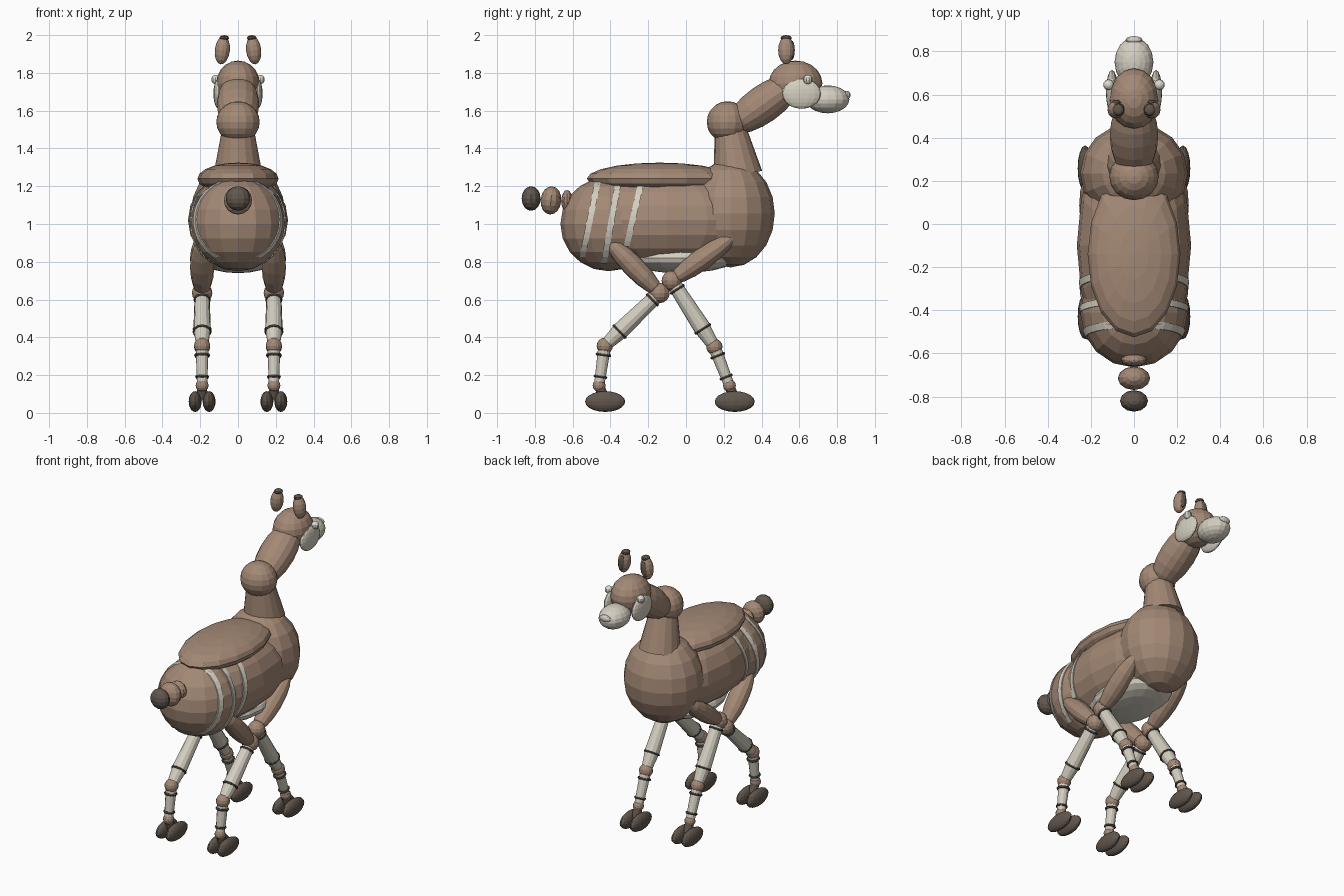
import bpy, bmesh, math
from mathutils import Vector, Matrix

if "Cube" in bpy.data.objects:
    bpy.data.objects.remove(bpy.data.objects["Cube"])


def material(name, rgb):
    m = bpy.data.materials.new(name)
    m.diffuse_color = (*rgb, 1)
    m.use_nodes = True
    m.node_tree.nodes["Principled BSDF"].inputs["Base Color"].default_value = m.diffuse_color
    return m


TAN = material("tan_coat", (0.37, 0.25, 0.18))
PALE = material("pale_cream", (0.66, 0.62, 0.53))
HOOF = material("dark_brown", (0.12, 0.095, 0.075))
RING = material("ring_brown", (0.085, 0.07, 0.058))
WHITE = material("eye_white", (0.72, 0.70, 0.64))


def finish(bm, name, mat):
    bmesh.ops.recalc_face_normals(bm, faces=bm.faces)
    me = bpy.data.meshes.new(name)
    bm.to_mesh(me)
    bm.free()
    me.materials.append(mat)
    ob = bpy.data.objects.new(name, me)
    bpy.context.collection.objects.link(ob)
    return ob


def aim(a, b):
    """Rotation taking z onto the direction a -> b, and the midpoint."""
    d = Vector(b) - Vector(a)
    ang = math.atan2(-d.y, d.z)
    rot = Matrix.Rotation(ang, 4, 'X')
    return Matrix.Translation((Vector(a) + Vector(b)) / 2) @ rot, d.length


def ellipsoid(name, mat, loc, radii, tilt=0, roll=0, seg=16, rings=10):
    bm = bmesh.new()
    bmesh.ops.create_uvsphere(bm, u_segments=seg, v_segments=rings, radius=1)
    bm.transform(Matrix.Translation(loc) @ Matrix.Rotation(roll, 4, 'Y')
                 @ Matrix.Rotation(tilt, 4, 'X') @ Matrix.Diagonal((*radii, 1)))
    return finish(bm, name, mat)


def limb(name, mat, a, b, rx, ry, seg=12, rings=8):
    """Ellipsoid stretched from a to b."""
    m, length = aim(a, b)
    bm = bmesh.new()
    bmesh.ops.create_uvsphere(bm, u_segments=seg, v_segments=rings, radius=1)
    bm.transform(m @ Matrix.Diagonal((rx, ry, length / 2, 1)))
    return finish(bm, name, mat)


def tube(name, mat, a, b, r1, r2, seg=12):
    m, length = aim(a, b)
    bm = bmesh.new()
    bmesh.ops.create_cone(bm, cap_ends=True, segments=seg, radius1=r1, radius2=r2, depth=length)
    bm.transform(m)
    return finish(bm, name, mat)


def band(name, a, b, t, r):
    """Rounded ring around the segment a -> b at fraction t."""
    m, _ = aim(a, b)
    m.translation = Vector(a).lerp(Vector(b), t)
    bm = bmesh.new()
    n, k, minor = 12, 6, 0.008
    g = [[bm.verts.new(((r + minor * math.cos(v)) * math.cos(u),
                        (r + minor * math.cos(v)) * math.sin(u), minor * math.sin(v)))
          for v in (j * math.tau / k for j in range(k))]
         for u in (i * math.tau / n for i in range(n))]
    for i in range(n):
        for j in range(k):
            bm.faces.new((g[i][j], g[(i + 1) % n][j],
                          g[(i + 1) % n][(j + 1) % k], g[i][(j + 1) % k]))
    bm.transform(m)
    return finish(bm, name, RING)


# Torso
BARREL = ((0, -0.10, 1.02), (0.265, 0.56, 0.255))
RUMP = ((0, -0.41, 1.0), (0.25, 0.255, 0.25))
ellipsoid("barrel", TAN, *BARREL)
ellipsoid("rump", TAN, *RUMP)
ellipsoid("chest", TAN, (0, 0.235, 1.055), (0.25, 0.235, 0.285))
ellipsoid("back_pad", TAN, (0, -0.14, 1.24), (0.215, 0.385, 0.085))
ellipsoid("belly", PALE, (0, -0.03, 0.82), (0.205, 0.30, 0.08))


# Flank stripes: thin plates that follow the body surface
def flank_x(y, z):
    best = 0.05
    for c, r in (BARREL, RUMP):
        q = 1 - ((y - c[1]) / r[1]) ** 2 - ((z - c[2]) / r[2]) ** 2
        best = max(best, r[0] * math.sqrt(max(q, 0)))
    return best + 0.003


def stripe(name, side, top, bottom, width=0.032, steps=12):
    bm = bmesh.new()
    rows = []
    for i in range(steps + 1):
        t = i / steps
        y = top[0] + (bottom[0] - top[0]) * t
        z = top[1] + (bottom[1] - top[1]) * t
        rows.append([bm.verts.new((side * (flank_x(yy, z) + off), yy, z))
                     for yy, off in ((y - width / 2, -0.006), (y - width / 2, 0),
                                     (y + width / 2, 0), (y + width / 2, -0.006))])
    for p, q in zip(rows, rows[1:]):
        for j in range(4):
            bm.faces.new((p[j], p[(j + 1) % 4], q[(j + 1) % 4], q[j]))
    bm.faces.new(rows[0])
    bm.faces.new(rows[-1])
    return finish(bm, name, PALE)


# Neck and head
tube("neck_base", TAN, (0, 0.275, 1.26), (0, 0.235, 1.50), 0.13, 0.085, 16)
ellipsoid("neck_joint", TAN, (0, 0.22, 1.54), (0.115, 0.11, 0.11))
limb("upper_neck", TAN, (0, 0.22, 1.50), (0, 0.60, 1.77), 0.112, 0.10, 16, 10)
ellipsoid("head", TAN, (0, 0.58, 1.745), (0.115, 0.142, 0.12))
ellipsoid("muzzle", PALE, (0, 0.75, 1.66), (0.09, 0.115, 0.074))
ellipsoid("nose", PALE, (0, 0.853, 1.683), (0.04, 0.018, 0.022), seg=12, rings=8)

# Tail
ellipsoid("tail_root", TAN, (0, -0.63, 1.12), (0.06, 0.03, 0.06), seg=12, rings=8)
ellipsoid("tail_base", TAN, (0, -0.715, 1.125), (0.075, 0.055, 0.075), seg=12, rings=8, tilt=-0.1)
ellipsoid("tail_tip", HOOF, (0, -0.82, 1.135), (0.065, 0.05, 0.065), seg=12, rings=8)

# Leg joints as (y, z): hip end, knee, hock, fetlock, hoof centre
LEGS = {
    "front": ((0.26, 0.94), (-0.075, 0.70), (0.15, 0.35), (0.23, 0.145), (0.258, 0.06)),
    "hind": ((-0.42, 0.92), (-0.14, 0.635), (-0.43, 0.355), (-0.46, 0.145), (-0.428, 0.06)),
}

for side, tag in ((-1, "left"), (1, "right")):
    # Face details
    ellipsoid(tag + "_cheek", PALE, (side * 0.102, 0.612, 1.69), (0.028, 0.102, 0.08))
    ellipsoid(tag + "_eye", WHITE, (side * 0.118, 0.645, 1.765), (0.025,) * 3, seg=10, rings=8)
    ellipsoid(tag + "_ear", TAN, (side * 0.083, 0.53, 1.92), (0.04, 0.042, 0.075),
              roll=-side * 0.12, seg=12, rings=8)
    ellipsoid(tag + "_inner_ear", HOOF, (side * 0.083, 0.56, 1.92), (0.022, 0.016, 0.052),
              roll=-side * 0.12, seg=10, rings=8)
    ellipsoid(tag + "_ear_tip", HOOF, (side * 0.073, 0.53, 1.984), (0.027, 0.03, 0.016),
              seg=10, rings=6)

    # Stripes
    stripe(tag + "_stripe_rear", side, (-0.465, 1.235), (-0.55, 0.82))
    stripe(tag + "_stripe_middle", side, (-0.36, 1.21), (-0.435, 0.79))
    stripe(tag + "_stripe_front", side, (-0.24, 1.21), (-0.315, 0.88))

    # Legs
    for which, joints in LEGS.items():
        n = f"{tag}_{which}_"
        hip, knee, hock, fet, hoof = (Vector((side * 0.19, y, z)) for y, z in joints)
        limb(n + "thigh", TAN, hip, knee + (knee - hip) * 0.04, 0.064, 0.058)
        ellipsoid(n + "knee", TAN, knee, (0.054,) * 3, seg=12, rings=8)
        bend = knee.lerp(hock, 0.73)
        tube(n + "shank", PALE, knee, bend, 0.037, 0.046)
        tube(n + "shank_end", PALE, bend, hock, 0.044, 0.031)
        band(n + "knee_band", knee, hock, 0.13, 0.038)
        band(n + "shank_band", knee, hock, 0.73, 0.043)
        ellipsoid(n + "hock", TAN, hock, (0.043,) * 3, seg=12, rings=8)
        tube(n + "cannon", PALE, hock, fet, 0.034, 0.027)
        band(n + "upper_cannon_band", hock, fet, 0.23, 0.034)
        band(n + "lower_cannon_band", hock, fet, 0.78, 0.029)
        ellipsoid(n + "fetlock", TAN, fet, (0.034,) * 3, seg=12, rings=8)
        tube(n + "pastern", HOOF, fet, fet.lerp(hoof, 0.8), 0.025, 0.03)
        for toe, dx in (("inner", -0.037), ("outer", 0.037)):
            ellipsoid(n + toe + "_hoof", HOOF, hoof + Vector((side * dx, 0, 0)),
                      (0.034, 0.106, 0.055), seg=16, rings=10)
